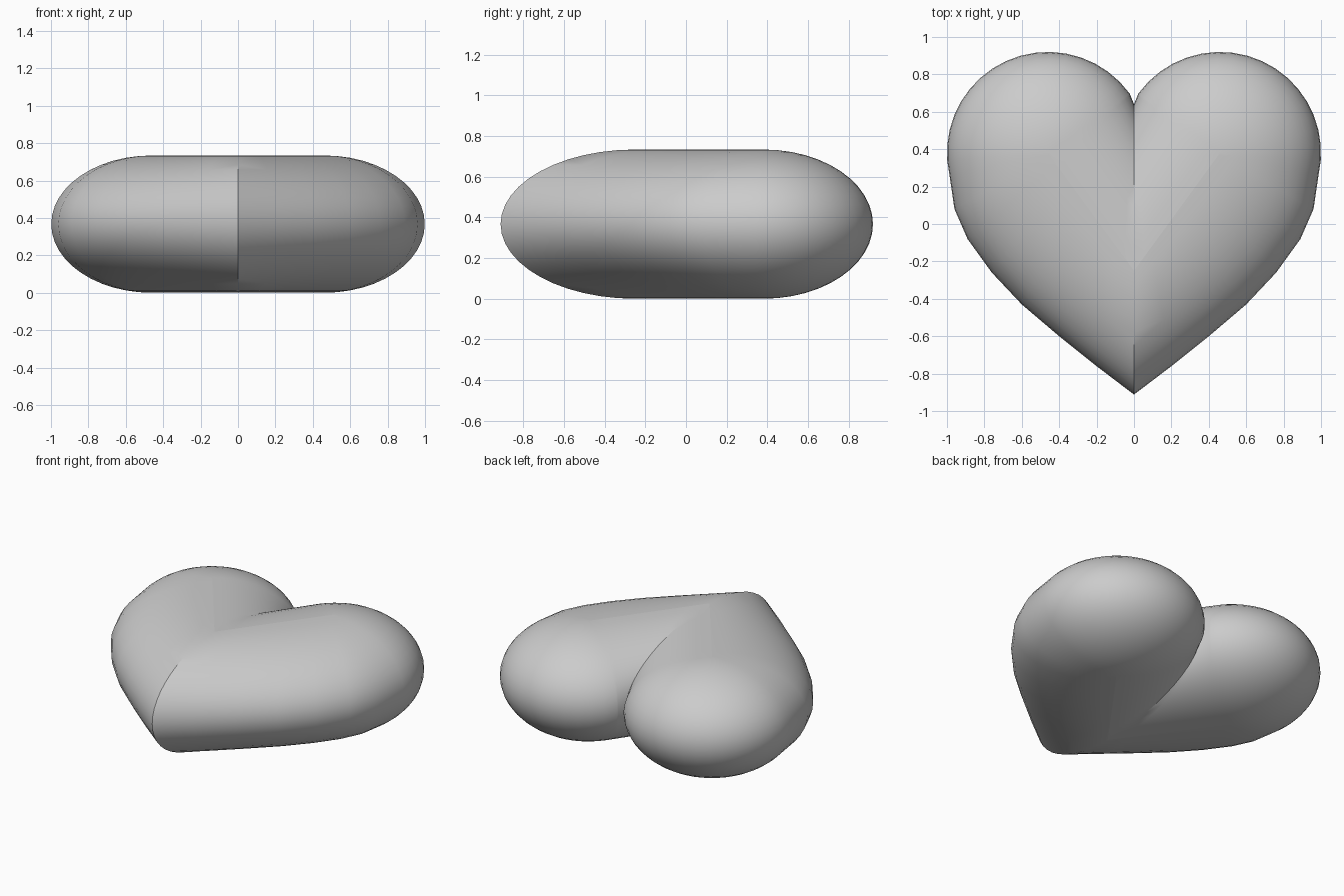
import bpy, bmesh, math
from mathutils import Vector

cube = bpy.data.objects.get("Cube")
if cube:
    bpy.data.objects.remove(cube, do_unlink=True)

HALF = 0.367                        # half thickness
LOBE = Vector((0.46, 0.38))         # centre of the round lobe
SEAM = Vector((0.0, -0.25))         # where the crest meets the middle
RADIUS = 0.54
RINGS = 12                          # steps from crest to rim


def material(name, rgb):
    mat = bpy.data.materials.new(name)
    mat.use_nodes = True
    color = (*rgb, 1.0)
    mat.diffuse_color = color
    mat.node_tree.nodes["Principled BSDF"].inputs["Base Color"].default_value = color
    return mat


# Ribs: pairs of (crest point, rim point), from the tip round to the cleft
side = [(0, -0.912), (0.2, -0.76), (0.4, -0.6), (0.6, -0.43),
        (0.76, -0.26), (0.89, -0.08), (0.96, 0.08)]
ribs = [(LOBE.lerp(SEAM, 1 - x / 0.98), Vector((x, y))) for x, y in side]
for i in range(19):
    a = math.radians(-13 + 157 * i / 18)
    ribs.append((LOBE, LOBE + RADIUS * Vector((math.cos(a), math.sin(a)))))
inner, cleft = ribs[-1][1], Vector((0, 0.64))
for i in range(1, 9):
    ribs.append((LOBE.lerp(SEAM, i / 8), inner.lerp(cleft, i / 8)))

# Each rib is a half ellipse from the top crest over the rim to the bottom crest
bm = bmesh.new()
grid = []
for crest, rim in ribs:
    row = []
    for j in range(2 * RINGS + 1):
        t = math.pi * (0.5 - j / (2 * RINGS))
        p = crest.lerp(rim, math.cos(t))
        row.append(bm.verts.new((p.x, p.y, HALF * (1 + math.sin(t)))))
    grid.append(row)
for a, b in zip(grid, grid[1:]):
    for j in range(2 * RINGS):
        bm.faces.new((a[j], a[j + 1], b[j + 1], b[j]))

# Mirror the half and weld the seam and crest
bmesh.ops.mirror(bm, geom=bm.verts[:] + bm.edges[:] + bm.faces[:],
                 axis='X', merge_dist=0.0005)
bmesh.ops.remove_doubles(bm, verts=bm.verts[:], dist=0.0005)
bmesh.ops.recalc_face_normals(bm, faces=bm.faces[:])

mesh = bpy.data.meshes.new("heart")
bm.to_mesh(mesh)
bm.free()
mesh.materials.append(material("plain grey", (0.6, 0.6, 0.6)))
heart = bpy.data.objects.new("heart", mesh)
bpy.context.collection.objects.link(heart)
bpy.ops.object.select_all(action='DESELECT')
heart.select_set(True)
bpy.context.view_layer.objects.active = heart
bpy.ops.object.shade_smooth_by_angle(angle=math.radians(30))
